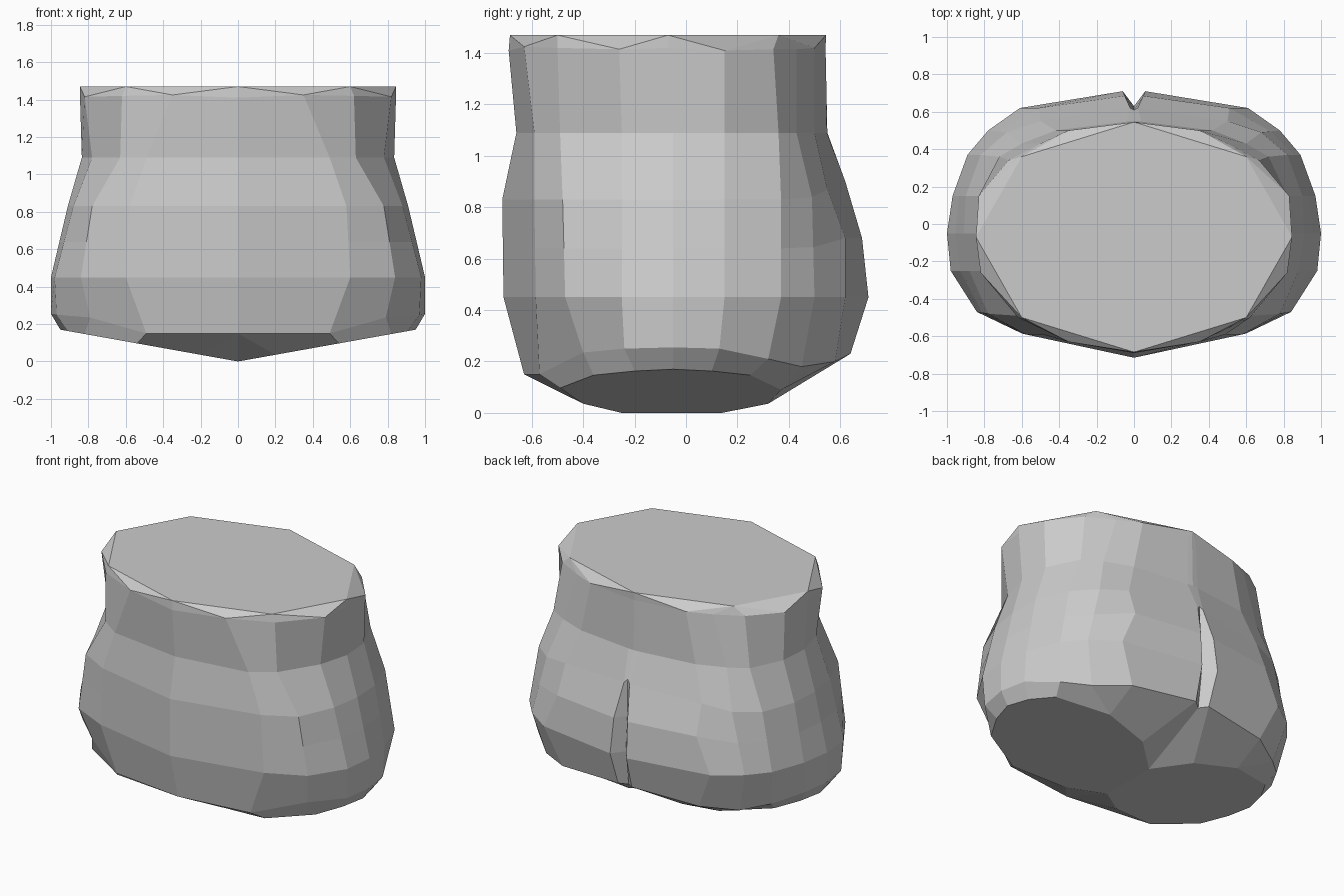
import bpy, bmesh

if "Cube" in bpy.data.objects:
    bpy.data.objects.remove(bpy.data.objects["Cube"])

bm = bmesh.new()


def ring(z, pts):
    """Half outline from front centre round the +x side to back centre; z is one height or one per point."""
    zs = z if isinstance(z, (list, tuple)) else [z] * len(pts)
    return [(x, y, h) for (x, y), h in zip(pts, zs)]


def blend(a, b, t):
    return [tuple(p + (q - p) * t for p, q in zip(u, v)) for u, v in zip(a, b)]


# waist edge, waist, hips, widest line and lower edge
brim = ring([1.41, 1.425, 1.42, 1.415, 1.42, 1.41, 1.415, 1.415, 1.42, 1.42, 1.42],
            [(0, -.69), (.35, -.63), (.62, -.5), (.82, -.26), (.845, -.07), (.83, .15),
             (.67, .34), (.5, .43), (.35, .5), (.03, .54), (0, .543)])
waist = ring(1.09,
             [(0, -.66), (.49, -.59), (.63, -.49), (.78, -.25), (.835, -.05), (.82, .15),
              (.72, .36), (.6, .43), (.42, .5), (.04, .547), (0, .55)])
hips = ring([.83, .83, .83, .83, .83, .83, .83, .84, .87, .9, .92],
            [(0, -.715), (.58, -.59), (.78, -.48), (.88, -.25), (.91, -.05), (.9, .15),
             (.82, .37), (.68, .49), (.5, .55), (.02, .62), (0, .61)])
wide = ring(.45,
            [(0, -.71), (.6, -.585), (.84, -.47), (.98, -.25), (1, -.05), (.97, .15),
             (.89, .37), (.78, .5), (.61, .62), (.06, .71), (0, .63)])
seat = blend(hips, wide, .5)
seat[8:] = ring(.68, [(.51, .62), (.05, .685), (0, .615)])
lower = ring([.15, .15, .235, .25, .255, .25, .21, .18, .2, .23, .22],
             [(0, -.63), (.49, -.57), (.79, -.4), (.97, -.24), (1, -.05), (.97, .13),
              (.85, .32), (.71, .45), (.5, .58), (.05, .64), (0, .6)])

# flat leg opening, tilted outwards
LEG_SLOPE = .179
leg = [(x, y, x * LEG_SLOPE) for x, y in
       [(0, -.25), (.2, -.4), (.54, -.49), (.82, -.36), (.91, -.2), (.95, -.05), (.91, .1),
        (.82, .25), (.5, .37), (.2, .32), (0, .14)]]

# flat top corners, keyed by the brim column they sit over
top = {0: (0, -.685, 1.47), 2: (.6, -.5, 1.47), 4: (.845, -.07, 1.47),
       6: (.6, .36, 1.47), 10: (0, .545, 1.47)}


def half(sign):
    def vert(p):
        return bm.verts.new((p[0] * sign, p[1], p[2]))

    def face(*v):
        bm.faces.new(v if sign > 0 else v[::-1])

    rows = [[vert(p) for p in r] for r in (lower, wide, seat, hips, waist, brim)]
    low, edge = rows[0], rows[-1]
    # body wall
    for a, b in zip(rows, rows[1:]):
        for i in range(10):
            face(a[i], a[i + 1], b[i + 1], b[i])
    # bevelled strip up to the flat top
    cap = {k: vert(p) for k, p in top.items()}
    keys = sorted(cap)
    for a, b in zip(keys, keys[1:]):
        mid = (a + b) // 2
        for i in range(a, b):
            face(edge[i], edge[i + 1], cap[a] if i < mid else cap[b])
        face(edge[mid], cap[b], cap[a])
    # leg opening and underside
    h = [vert(p) for p in leg]
    face(*h[::-1])
    face(h[0], h[1], low[0])
    for i in range(6):
        face(h[i + 1], h[i + 2], low[i + 1], low[i])
    face(h[7], h[8], low[7], low[6])
    face(h[8], low[8], low[7])
    face(h[8], h[9], low[9], low[8])
    face(h[9], h[10], low[10], low[9])
    return [cap[k] for k in keys]


right, left = half(1), half(-1)
bm.faces.new(right + left[-2:0:-1])
bmesh.ops.remove_doubles(bm, verts=bm.verts[:], dist=.0005)
bmesh.ops.recalc_face_normals(bm, faces=bm.faces[:])

mesh = bpy.data.meshes.new("pelvis")
bm.to_mesh(mesh)
bm.free()
pelvis = bpy.data.objects.new("pelvis", mesh)
bpy.context.collection.objects.link(pelvis)

grey = bpy.data.materials.new("light_grey")
grey.diffuse_color = (.6, .6, .6, 1)
grey.use_nodes = True
grey.node_tree.nodes["Principled BSDF"].inputs["Base Color"].default_value = grey.diffuse_color
mesh.materials.append(grey)
